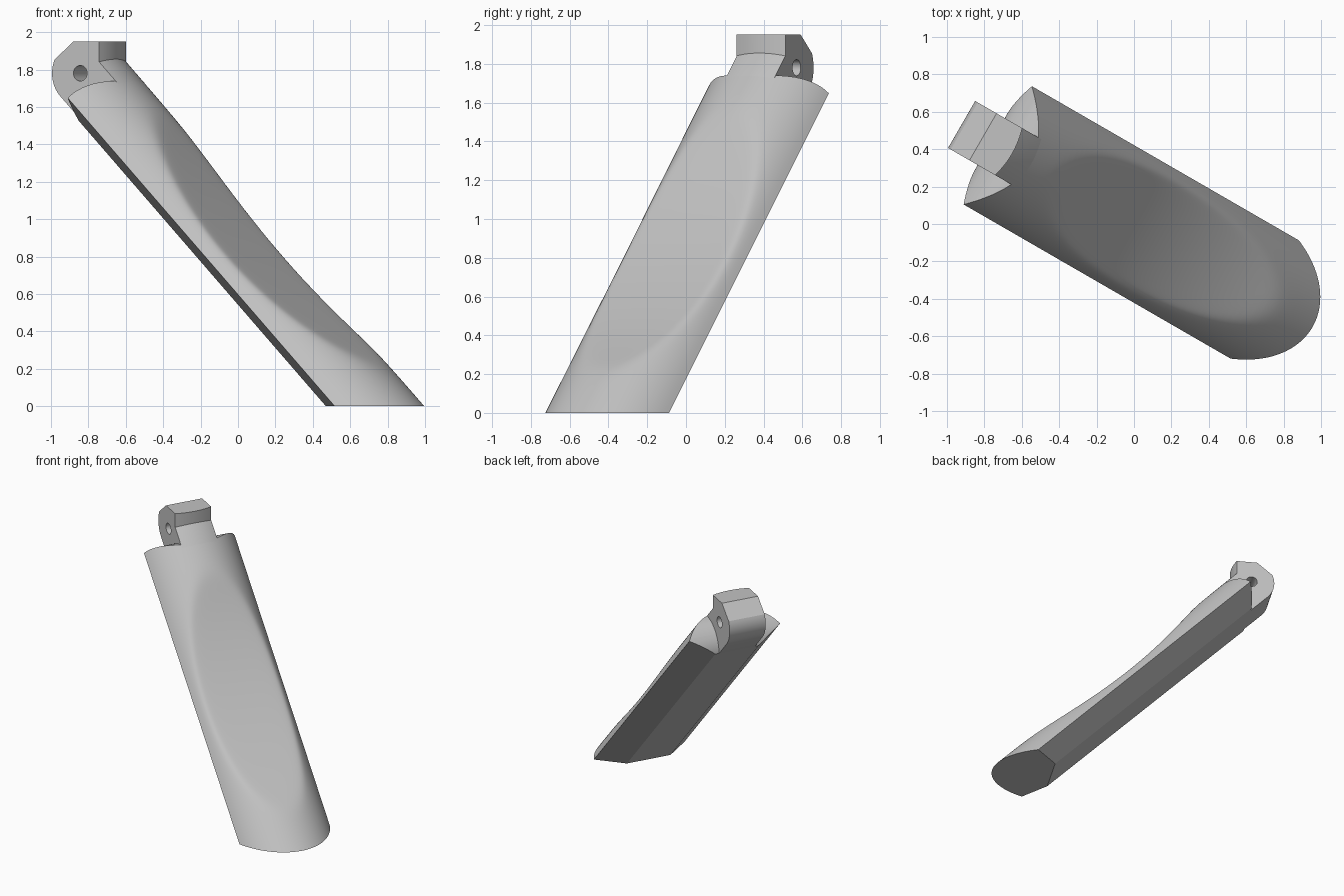
import bpy, bmesh, math
from math import sin, cos, pi, sqrt, radians
from mathutils import Matrix

if "Cube" in bpy.data.objects:
    bpy.data.objects.remove(bpy.data.objects["Cube"])

R2 = sqrt(2)
HALF_W = 0.365          # half width of the lever
NECK_W = 0.145          # half width of the hinge neck
CORNER_N, BACK_N, BACK_W = 0.571, 0.455, 0.175
ARC_C, ARC_R = 0.357, 0.423
HINGE_U, HINGE_Z = -0.89, 1.78
TURN = Matrix.Rotation(radians(-30), 4, "Z")

grey = bpy.data.materials.new("light grey plastic")
grey.use_nodes = True
COLOUR = (0.54, 0.54, 0.54, 1)
grey.diffuse_color = COLOUR
grey.node_tree.nodes["Principled BSDF"].inputs["Base Color"].default_value = COLOUR


def slant(n, s):
    """Thickness n and length s of the 45 degree lever -> horizontal u, height z."""
    return (n - s) / R2, (n + s) / R2


def arc_n(v):
    return ARC_C + sqrt(ARC_R ** 2 - v * v)


def loft(name, rings):
    """Closed solid through rings that have the same number of points."""
    bm = bmesh.new()
    loops = [[bm.verts.new(p) for p in ring] for ring in rings]
    count = len(loops[0])
    for a, b in zip(loops, loops[1:]):
        for i in range(count):
            j = (i + 1) % count
            bm.faces.new((a[i], a[j], b[j], b[i]))
    bm.faces.new(loops[0][::-1])
    bm.faces.new(loops[-1])
    bmesh.ops.recalc_face_normals(bm, faces=bm.faces)
    mesh = bpy.data.meshes.new(name)
    bm.to_mesh(mesh)
    bm.free()
    mesh.materials.append(grey)
    ob = bpy.data.objects.new(name, mesh)
    bpy.context.collection.objects.link(ob)
    return ob


def extrude_side(name, profile, half):
    return loft(name, [[(u, v, z) for u, z in profile] for v in (-half, half)])


def boolean(ob, cutter, operation):
    mod = ob.modifiers.new("cut", "BOOLEAN")
    mod.operation, mod.object, mod.solver = operation, cutter, "EXACT"
    bpy.context.view_layer.objects.active = ob
    bpy.ops.object.modifier_apply(modifier=mod.name)
    bpy.data.objects.remove(cutter)


def finish(ob):
    ob.data.transform(TURN)
    bpy.ops.object.select_all(action="DESELECT")
    ob.select_set(True)
    bpy.context.view_layer.objects.active = ob
    bpy.ops.object.shade_smooth_by_angle(angle=radians(25))


# Lever body: domed front with a soft scooped thumb hollow, faceted back
SCOOP_R, SCOOP_DEEP, SCOOP_S = 3.35, 0.645, 0.495


def front_n(v, s):
    a = arc_n(v)
    floor = SCOOP_DEEP + SCOOP_R - sqrt(SCOOP_R ** 2 - (s - SCOOP_S) ** 2)
    return (a + floor - sqrt((a - floor) ** 2 + 0.02 ** 2)) / 2


rings = []
STEPS, ACROSS = 80, 64
for k in range(STEPS + 1):
    s = -1.2 + 3.2 * k / STEPS
    section = [(CORNER_N, -HALF_W)]
    for i in range(1, ACROSS):
        v = HALF_W * (2 * i / ACROSS - 1)
        section.append((front_n(v, s), v))
    section += [(CORNER_N, HALF_W), (BACK_N, BACK_W), (BACK_N, -BACK_W)]
    rings.append([(slant(n, s)[0], v, slant(n, s)[1]) for n, v in section])
body = loft("lever_body", rings)

# Side outline: level foot and rounded upper end
END_N, END_S, END_R = 0.607, 1.543, 0.22
outline = [((END_N - END_R) * R2, 0), ((END_N + END_R) * R2, 0)]
for i in range(33):
    t = pi * i / 32
    outline.append(slant(END_N + END_R * cos(t), END_S + END_R * sin(t)))
boolean(body, extrude_side("outline_cutter", outline, 0.6), "INTERSECT")
finish(body)

# Hinge neck: rounded lug with an upright, gently bowed front
hinge_n = (HINGE_U + HINGE_Z) / R2
hinge_s = (HINGE_Z - HINGE_U) / R2
lug_r = hinge_n - BACK_N
rings = []
for k in range(13):
    v = NECK_W * (k / 6 - 1)
    n = arc_n(v)
    face_u = -0.774 + 0.6 * R2 * (n - arc_n(NECK_W))
    ring = [slant(BACK_N + 0.02, 1.5), slant(n - 0.02, 1.5), slant(n, 1.69),
            (face_u, R2 * n - face_u), (face_u, 1.95), (-0.932, 1.95)]
    for i in range(17):
        t = radians(155 + 70 * i / 16)
        ring.append((HINGE_U + lug_r * cos(t), HINGE_Z + lug_r * sin(t)))
    ring.append(slant(BACK_N, 1.69))
    rings.append([(u, v, z) for u, z in ring])
neck = loft("hinge_neck", rings)

# Pin hole through the lug
hole = [(HINGE_U + 0.042 * cos(pi * i / 16), HINGE_Z + 0.042 * sin(pi * i / 16))
        for i in range(32)]
boolean(neck, extrude_side("pin_cutter", hole, 0.4), "DIFFERENCE")
finish(neck)
